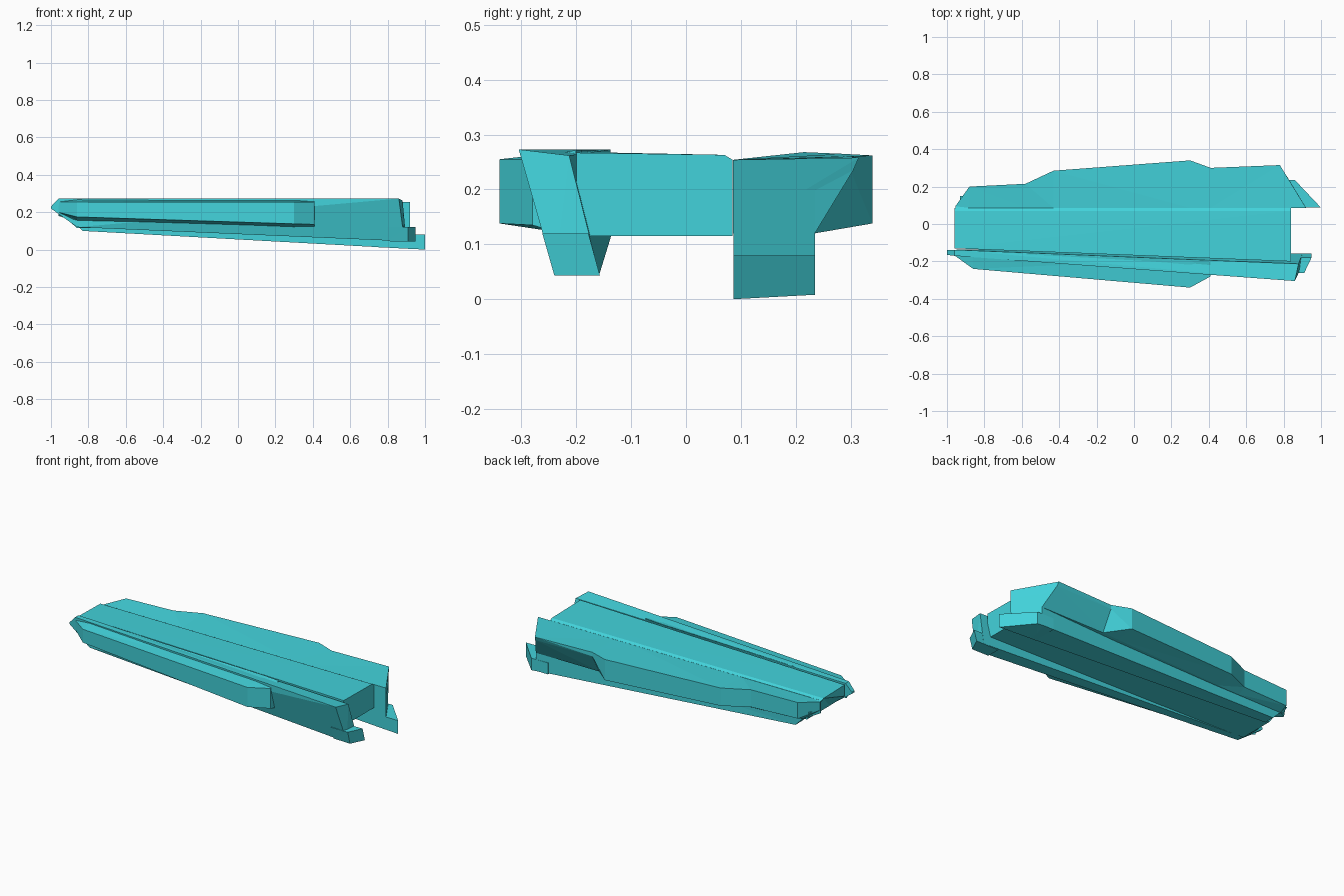
import bpy
import bmesh

default_cube = bpy.data.objects.get("Cube")
if default_cube:
    bpy.data.objects.remove(default_cube, do_unlink=True)

# Single hull colour
TEAL = (0.055, 0.65, 0.71, 1.0)
teal = bpy.data.materials.new("teal_hull")
teal.use_nodes = True
teal.diffuse_color = TEAL
teal.node_tree.nodes["Principled BSDF"].inputs["Base Color"].default_value = TEAL


def loft(name, rings):
    """Skin a closed solid through matching rings of points."""
    bm = bmesh.new()
    loops = [[bm.verts.new(point) for point in ring] for ring in rings]
    count = len(loops[0])
    for first, second in zip(loops, loops[1:]):
        for i in range(count):
            j = (i + 1) % count
            bm.faces.new((first[i], first[j], second[j], second[i]))
    bm.faces.new(loops[0])
    bm.faces.new(loops[-1])
    bmesh.ops.triangulate(bm, faces=bm.faces[:])
    bmesh.ops.recalc_face_normals(bm, faces=bm.faces[:])
    mesh = bpy.data.meshes.new(name)
    bm.to_mesh(mesh)
    bm.free()
    mesh.materials.append(teal)
    part = bpy.data.objects.new(name, mesh)
    bpy.context.collection.objects.link(part)
    return part


def section(x, outline):
    """Ring lying in one plane across the hull."""
    return [(x, y, z) for y, z in outline]


def slab(name, footprint, bottom, top):
    """Upright block over a four-cornered footprint."""
    return loft(name, [[(x, y, z) for x, y in footprint] for z in (bottom, top)])


# Central deck, tapering up and forward at the bow
def deck_ring(x_top, x_bottom, right, middle):
    return [(x_bottom, right, .115), (x_top, right, middle), (x_top, right, .267),
            (x_top, .07, .263), (x_top, .085, .254), (x_bottom, .085, .115)]


loft("central_deck", [deck_ring(-.96, -.86, -.13, .2), deck_ring(.84, .84, -.2, .19)])

# Right hull: leaning long beam with a pointed bow
loft("right_hull", [
    section(-1, [(-.165, .23), (-.165, .22), (-.14, .22), (-.14, .23)]),
    [(-.96, -.17, .273), (-.86, -.175, .12), (-.86, -.135, .12), (-.96, -.138, .273)],
    [(.86, -.305, .273), (.89, -.24, .045), (.9, -.158, .045), (.88, -.213, .262)],
])

# Foot projecting from the lower stern of the right hull
loft("right_foot", [
    [(.8, -.24, .045), (.8, -.16, .045), (.8, -.178, .12), (.8, -.262, .12)],
    [(.91, -.24, .043), (.95, -.157, .043), (.95, -.178, .12), (.91, -.262, .12)],
])


# Right sponson: bulging armour strip with a sloped underside
def sponson_ring(x, inner, outer, low, under, root):
    return [(x, inner, .272), (x, outer, .255), (x, outer, low), (x, root, under)]


loft("right_sponson", [
    sponson_ring(-.96, -.145, -.168, .2, .18, -.15),
    sponson_ring(-.86, -.15, -.24, .175, .157, -.18),
    sponson_ring(.3, -.19, -.34, .138, .12, -.22),
    sponson_ring(.41, -.2, -.28, .135, .117, -.22),
])

# Left keel: deep fin with an oblique stern
loft("left_keel", [
    [(-.83, .087, .1), (-.83, .15, .1), (-.93, .15, .2), (-.93, .087, .2)],
    [(.92, .087, .004), (.83, .235, .012), (.83, .235, .2), (.92, .087, .2)],
])
slab("left_foot", [(.75, .087), (1, .087), (.86, .235), (.75, .235)], .012, .08)


# Left wing: broad upper body with stepped outer edge
def wing_ring(x, outer, top, low, root, under=.12, x_inner=None):
    inner = x if x_inner is None else x_inner
    return [(inner, .086, .254), (x, outer, top), (x, outer, low),
            (x, root, under), (inner, .086, under)]


loft("left_wing", [
    wing_ring(-.955, .095, .25, .2, .092, .18),
    wing_ring(-.88, .2, .266, .17, .15, .15),
    wing_ring(-.58, .215, .268, .165, .17, .14),
    wing_ring(-.43, .285, .265, .158, .18, .135),
    wing_ring(.3, .34, .262, .138, .23),
    wing_ring(.41, .3, .26, .235, .235),
    [(.92, .086, .254), (.78, .315, .258), (.785, .305, .235),
     (.83, .235, .12), (.92, .086, .12)],
])

# Slim sloping tip sealing the underside of the left foot
loft("left_foot_sole", [
    [(.75, .087, .014), (.75, .235, .018), (.75, .235, .03), (.75, .087, .03)],
    [(1, .087, 0), (.86, .235, .008), (.86, .235, .03), (1, .087, .03)],
])
